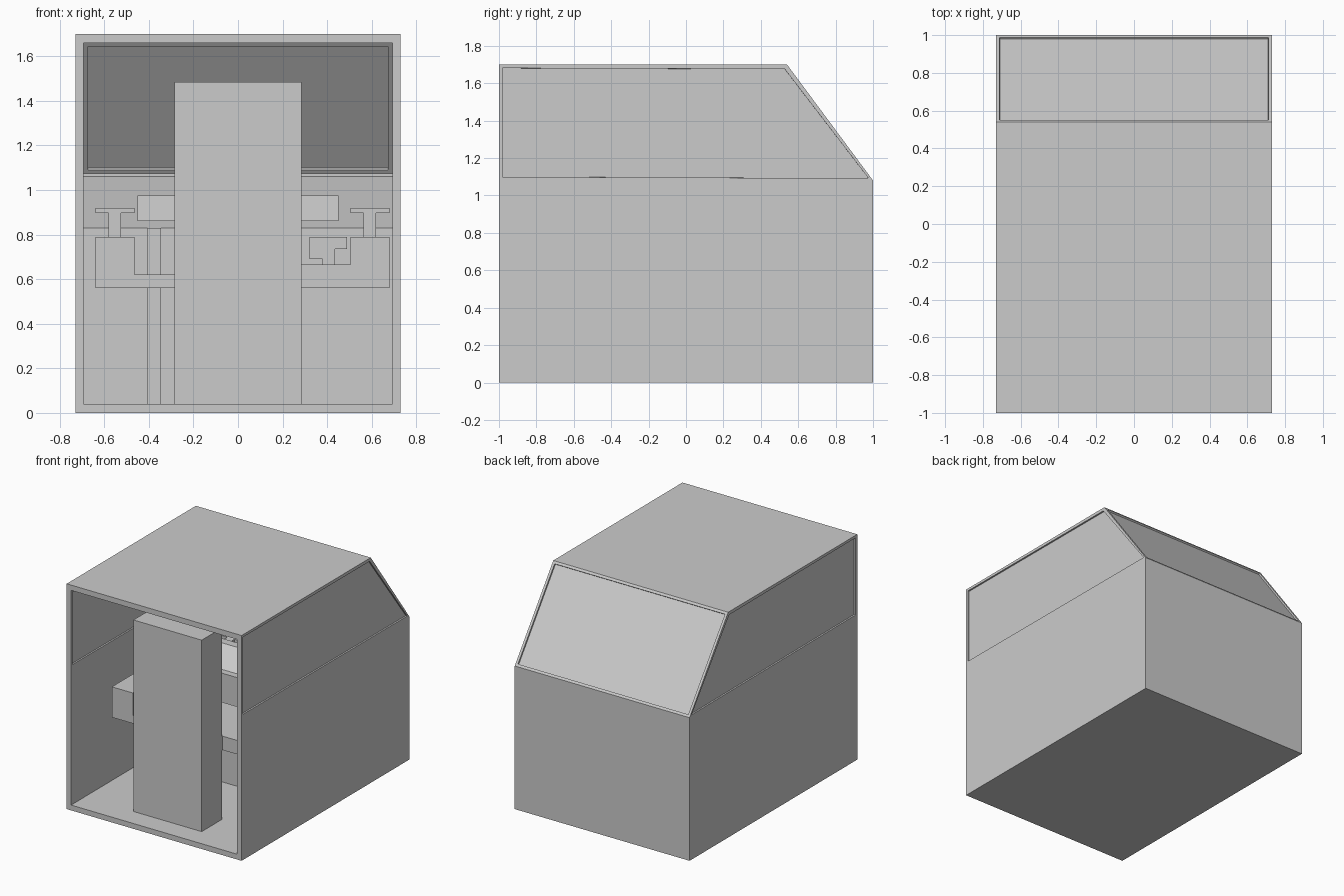
import bpy, bmesh
from mathutils import Vector

if "Cube" in bpy.data.objects:
    bpy.data.objects.remove(bpy.data.objects["Cube"])


def finish(name, bm):
    me = bpy.data.meshes.new(name)
    bm.to_mesh(me)
    bm.free()
    ob = bpy.data.objects.new(name, me)
    bpy.context.collection.objects.link(ob)
    return ob


def add_prism(bm, pts, axis, a, b):
    """Extrude a 2D profile along x (pts are y,z) or y (pts are x,z)."""
    def co(p, t):
        return (t, p[0], p[1]) if axis == 'x' else (p[0], t, p[1])
    va = [bm.verts.new(co(p, a)) for p in pts]
    vb = [bm.verts.new(co(p, b)) for p in pts]
    n = len(pts)
    faces = [bm.faces.new(va), bm.faces.new(vb[::-1])]
    for i in range(n):
        j = (i + 1) % n
        faces.append(bm.faces.new((va[j], va[i], vb[i], vb[j])))
    bmesh.ops.recalc_face_normals(bm, faces=faces)
    return faces


def prism(name, pts, axis, a, b):
    bm = bmesh.new()
    add_prism(bm, pts, axis, a, b)
    return finish(name, bm)


def box(name, x, y, z):
    return prism(name, [(x[0], z[0]), (x[1], z[0]), (x[1], z[1]), (x[0], z[1])],
                 'y', y[0], y[1])


def add_skin(bm, pts, half, sill, flip):
    """Open-fronted skin with recessed side windows and windscreen."""
    faces = add_prism(bm, pts, 'x', -half, half)
    front = [f for f in faces if f.normal.y < -0.9]
    bmesh.ops.delete(bm, geom=front, context='FACES_ONLY')
    faces = [f for f in faces if f.is_valid]
    sides = [f for f in faces if abs(f.normal.x) > 0.9]
    slope = [f for f in faces if f.normal.y > 0.3 and f.normal.z > 0.3]
    geom = sides + list({e for f in sides for e in f.edges}) + \
        list({v for f in sides for v in f.verts})
    r = bmesh.ops.bisect_plane(bm, geom=geom, dist=1e-4,
                               plane_co=(0, 0, sill), plane_no=(0, 0, 1))
    cand = {f for e in r['geom_cut'] if isinstance(e, bmesh.types.BMEdge)
            for f in e.link_faces}
    bm.normal_update()
    glass = [f for f in cand if abs(f.normal.x) > 0.9
             and f.calc_center_median().z > sill] + slope
    if flip:
        bmesh.ops.reverse_faces(
            bm, faces=[f for f in bm.faces if f in cand or f in faces])
    bm.normal_update()
    bmesh.ops.inset_individual(bm, faces=glass, thickness=0.027, depth=0)
    bmesh.ops.inset_individual(bm, faces=glass, thickness=0.0005, depth=-0.012)


# Cab shell: outer skin, inner skin and the rim round the open front
bm = bmesh.new()
inner = bmesh.new()
add_skin(bm, [(-1, 0), (1, 0), (1, 1.08), (.54, 1.7), (-1, 1.7)], .73, 1.08, False)
add_skin(inner, [(-1, .04), (.965, .04), (.965, 1.075), (.523, 1.66), (-1, 1.66)],
         .693, 1.075, True)
tmp = bpy.data.meshes.new("inner_skin")
inner.to_mesh(tmp)
inner.free()
bm.from_mesh(tmp)
bpy.data.meshes.remove(tmp)
bmesh.ops.bridge_loops(bm, edges=[e for e in bm.edges if e.is_boundary])
bmesh.ops.recalc_face_normals(bm, faces=bm.faces[:])
finish("cab_shell", bm)

# Tall seat back and the cushion in front of it
box("seat_back", (-.285, .285), (-.84, -.6), (.04, 1.485))
box("seat_cushion", (-.285, .285), (-.6, -.14), (.56, .665))

# Armrest consoles, each with a low inner ledge
prism("left_console", [(-.64, .56), (-.285, .56), (-.285, .62), (-.465, .62),
                       (-.465, .79), (-.64, .79)], 'y', -.59, -.1)
prism("right_console", [(.68, .56), (.285, .56), (.285, .665), (.505, .665),
                        (.505, .79), (.68, .79)], 'y', -.59, -.1)

# T-shaped control levers on the consoles
for side, cx in (("left", -.552), ("right", .592)):
    prism(side + "_lever", [(cx - .028, .79), (cx + .028, .79), (cx + .028, .897),
                            (cx + .087, .897), (cx + .087, .92), (cx - .087, .92),
                            (cx - .087, .897), (cx - .028, .897)],
          'y', -.22, -.16)

# Sloping dashboard across the far wall
prism("dashboard", [(.45, .04), (.965, .04), (.965, 1.06), (.45, .83)],
      'x', -.693, .693)

# Tilted instrument panel on its column
prism("instrument_panel", [(-.05, .86), (.16, .86), (.16, .975), (.1, .975)],
      'x', -.45, .45)
box("panel_column", (-.24, .24), (-.1, .1), (.04, .86))

# Foot-side lever post and stepped control block
box("lever_post", (-.405, -.345), (.38, .45), (.04, .83))
prism("stepped_control", [(.32, .69), (.38, .69), (.38, .6), (.435, .6), (.435, .735),
                          (.49, .735), (.49, .79), (.32, .79)], 'y', .36, .45)
